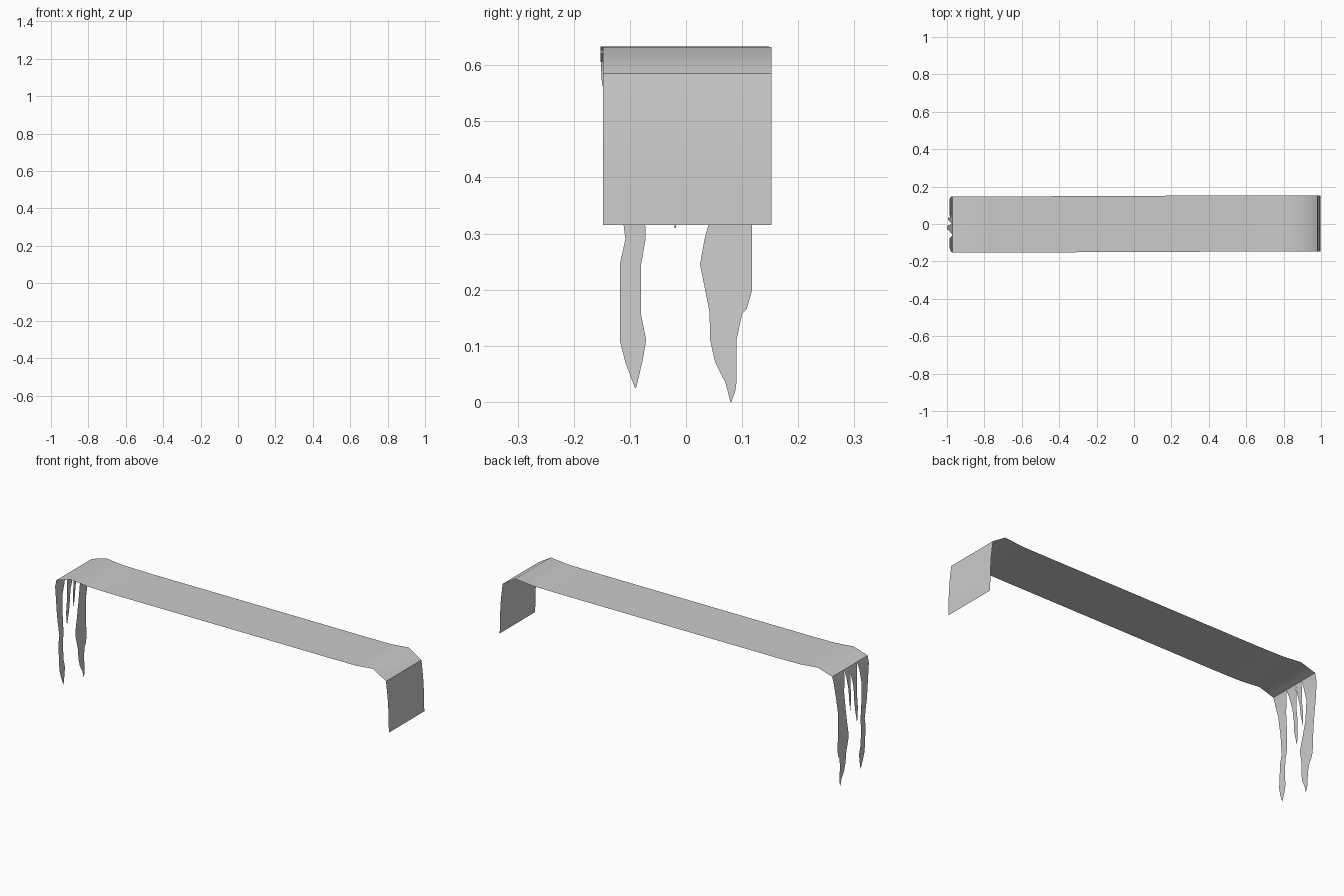
import bpy, bmesh


def make_object(name, rails):
    """Skin a sheet between pairs of points; each rail is a list of (left, right)."""
    bm = bmesh.new()
    for pairs in rails:
        rows = [(bm.verts.new(a), bm.verts.new(b)) for a, b in pairs]
        for (a, b), (c, d) in zip(rows, rows[1:]):
            bm.faces.new((a, b, d, c))
    bmesh.ops.remove_doubles(bm, verts=bm.verts, dist=0.0005)
    mesh = bpy.data.meshes.new(name)
    bm.to_mesh(mesh)
    bm.free()
    ob = bpy.data.objects.new(name, mesh)
    bpy.context.collection.objects.link(ob)
    bpy.ops.object.select_all(action='DESELECT')
    ob.select_set(True)
    bpy.context.view_layer.objects.active = ob
    bpy.ops.object.shade_smooth_by_angle(angle=0.7)
    return ob


def hang_x(z, curve):
    """Interpolate the sideways position of a hanging strip at height z."""
    for (z0, x0), (z1, x1) in zip(curve, curve[1:]):
        if z >= z1:
            return x0 + (x1 - x0) * (z0 - z) / (z0 - z1)
    return curve[-1][1]


def strip(rows, curve):
    return [((hang_x(z, curve), a, z), (hang_x(z, curve), b, z)) for z, a, b in rows]


# Main cloth: flat run, raised shoulders and the intact right-hand flap
profile = [(0.997, 0.315), (0.995, 0.42), (0.99, 0.50), (0.98, 0.585),
           (0.905, 0.632), (0.80, 0.622), (0.63, 0.621), (0.12, 0.621),
           (-0.63, 0.621), (-0.78, 0.623), (-0.885, 0.633), (-0.97, 0.607)]
main = []
for x, z in profile:
    s = 0.0025 * min(1, max(-1, x * 3))
    main.append(((x, -0.15 + s, z), (x, 0.15 + s, z)))
make_object("cloth_runner", [main])

# Torn left end: rows are (height, front edge, back edge)
long_hang = [(0.607, -0.97), (0.55, -0.983), (0.40, -0.987), (0.20, -0.98), (0, -0.97)]
short_hang = [(0.607, -0.97), (0.55, -0.983), (0.45, -0.991), (0.31, -1.0)]

front_strip = [(0.607, -0.152, -0.06), (0.57, -0.150, -0.068), (0.50, -0.135, -0.078),
               (0.40, -0.122, -0.075), (0.29, -0.108, -0.072), (0.245, -0.118, -0.08),
               (0.155, -0.118, -0.08), (0.11, -0.118, -0.071), (0.07, -0.108, -0.078),
               (0.025, -0.091, -0.089)]
back_strip = [(0.607, 0.05, 0.148), (0.57, 0.055, 0.147), (0.50, 0.068, 0.138),
              (0.40, 0.058, 0.122), (0.315, 0.04, 0.118), (0.29, 0.033, 0.118),
              (0.245, 0.025, 0.118), (0.20, 0.034, 0.118), (0.165, 0.041, 0.108),
              (0.157, 0.042, 0.10), (0.11, 0.043, 0.09), (0.07, 0.052, 0.09),
              (0.035, 0.07, 0.09), (0.02, 0.074, 0.088), (0.0, 0.079, 0.081)]
long_tatter = [(0.607, -0.06, 0.005), (0.57, -0.05, 0.003), (0.50, -0.036, -0.008),
               (0.44, -0.032, -0.006), (0.38, -0.033, -0.008), (0.31, -0.020, -0.018)]
short_tatter = [(0.607, 0.005, 0.05), (0.57, 0.006, 0.042), (0.50, 0.016, 0.034),
                (0.45, 0.018, 0.036), (0.39, 0.029, 0.031)]

make_object("torn_end", [strip(front_strip, long_hang), strip(back_strip, long_hang),
                         strip(long_tatter, short_hang), strip(short_tatter, short_hang)])
